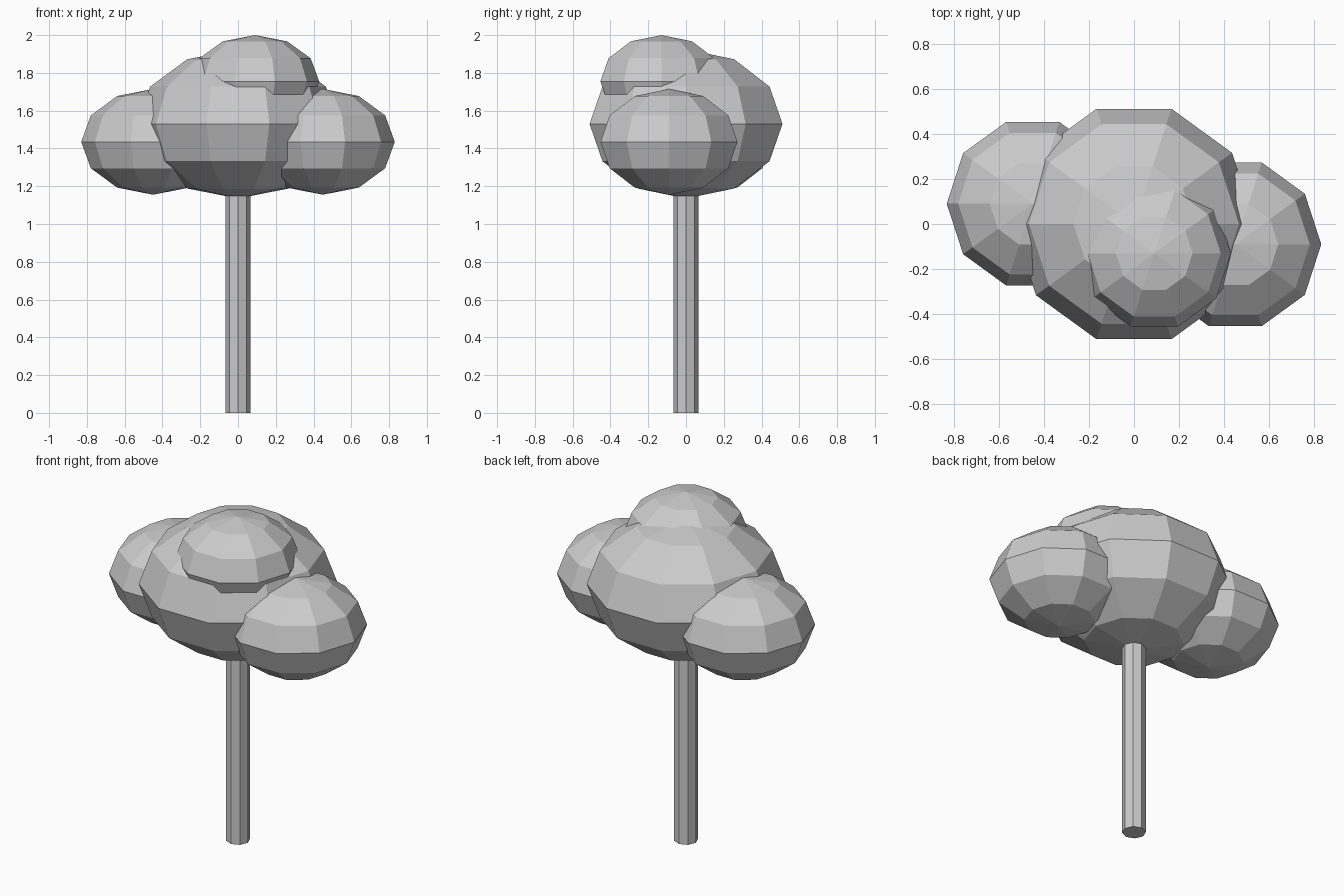
import bpy
import bmesh
from math import sin, cos, pi, tau
from mathutils import Vector

cube = bpy.data.objects.get("Cube")
if cube:
    bpy.data.objects.remove(cube, do_unlink=True)

grey = bpy.data.materials.new("plain_grey")
grey.use_nodes = True
colour = (0.6, 0.6, 0.6, 1)
grey.diffuse_color = colour
grey.node_tree.nodes["Principled BSDF"].inputs["Base Color"].default_value = colour


def lathe(name, profile, sides, location):
    """Spin an (radius, height) profile around z into a flat-shaded solid."""
    bm = bmesh.new()
    verts = [bm.verts.new((r, 0, z)) for r, z in profile]
    edges = [bm.edges.new(pair) for pair in zip(verts, verts[1:])]
    bmesh.ops.spin(bm, geom=verts + edges, cent=(0, 0, 0), axis=(0, 0, 1),
                   angle=tau, steps=sides, use_merge=False)
    bmesh.ops.remove_doubles(bm, verts=bm.verts[:], dist=0.0005)
    bmesh.ops.recalc_face_normals(bm, faces=bm.faces[:])
    mesh = bpy.data.meshes.new(name)
    bm.to_mesh(mesh)
    bm.free()
    mesh.materials.append(grey)
    obj = bpy.data.objects.new(name, mesh)
    obj.location = Vector(location)
    bpy.context.collection.objects.link(obj)
    return obj


def foliage(name, radius, half_height, location, rings=6):
    """Squashed ten-sided ball of leaves."""
    angles = [pi * i / rings for i in range(rings + 1)]
    profile = [(radius * sin(a), -half_height * cos(a)) for a in angles]
    return lathe(name, profile, 10, location)


# Trunk, running up into the crown
lathe("trunk", [(0, 0), (0.065, 0), (0.065, 1.3), (0, 1.3)], 8, (0, 0, 0))

# Crown: large middle ball, one on each side, one on top
foliage("crown_middle", 0.537, 0.395, (0, 0, 1.53))
foliage("crown_right", 0.381, 0.28, (-0.449, 0.09, 1.435))
foliage("crown_left", 0.381, 0.28, (0.449, -0.09, 1.435))
foliage("crown_top", 0.34, 0.245, (0.09, -0.13, 1.755))
